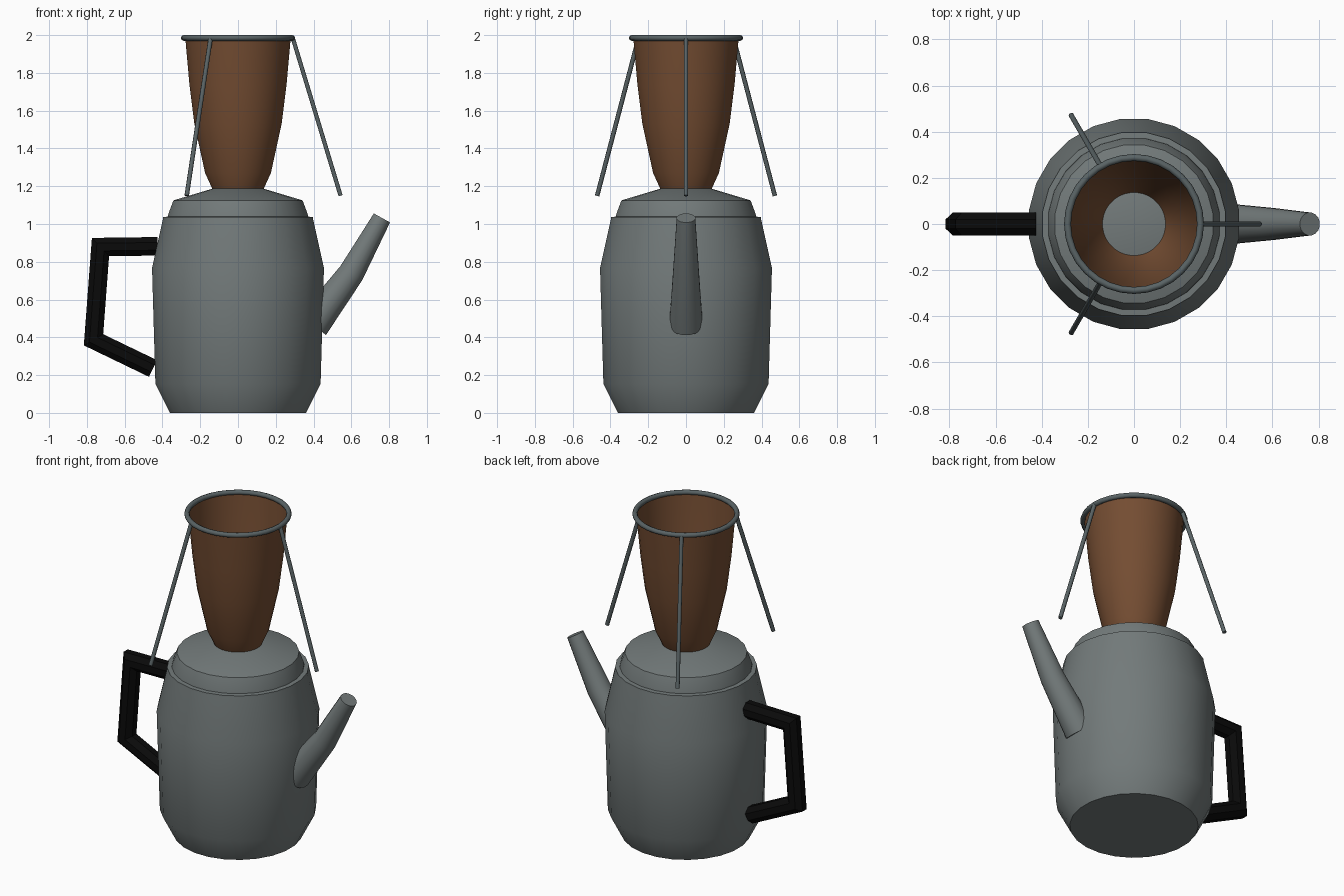
import bpy, bmesh, math
from mathutils import Vector

if "Cube" in bpy.data.objects:
    bpy.data.objects.remove(bpy.data.objects["Cube"])


def material(name, rgb):
    m = bpy.data.materials.new(name)
    m.diffuse_color = (*rgb, 1)
    m.use_nodes = True
    m.node_tree.nodes["Principled BSDF"].inputs["Base Color"].default_value = m.diffuse_color
    return m


GREY = material("grey metal", (0.17, 0.195, 0.195))
WIRE = material("dark wire", (0.10, 0.125, 0.13))
BROWN = material("brown filter", (0.175, 0.074, 0.032))
BLACK = material("black handle", (0.003, 0.003, 0.003))


def finish(name, bm, mat, angle=35):
    me = bpy.data.meshes.new(name)
    bm.to_mesh(me)
    bm.free()
    me.materials.append(mat)
    ob = bpy.data.objects.new(name, me)
    bpy.context.collection.objects.link(ob)
    bpy.ops.object.select_all(action='DESELECT')
    ob.select_set(True)
    bpy.context.view_layer.objects.active = ob
    bpy.ops.object.shade_smooth_by_angle(angle=math.radians(angle))
    return ob


def skin(bm, rings, caps=(True, True)):
    """Join successive vertex rings with quads and close the ends."""
    n = len(rings[0])
    for a, b in zip(rings, rings[1:]):
        for i in range(n):
            j = (i + 1) % n
            bm.faces.new((a[i], a[j], b[j], b[i]))
    if caps[0]:
        bm.faces.new(rings[0][::-1])
    if caps[1]:
        bm.faces.new(rings[-1])


def lathe(name, profile, mat, n=24, caps=(True, True), angle=35):
    bm = bmesh.new()
    rings = []
    for r, z in profile:
        rings.append([bm.verts.new((r * math.cos((i + .5) * math.tau / n),
                                    r * math.sin((i + .5) * math.tau / n), z))
                      for i in range(n)])
    skin(bm, rings, caps)
    return finish(name, bm, mat, angle)


def tube(name, pts, radii, mat, n=8, angle=35):
    """Mitred tube along a path that lies in a vertical plane."""
    pts = [Vector(p) for p in pts]
    dirs = [(b - a).normalized() for a, b in zip(pts, pts[1:])]
    flat = Vector((pts[-1].x - pts[0].x, pts[-1].y - pts[0].y, 0))
    side = Vector((0, 0, 1)).cross(flat).normalized()
    bm = bmesh.new()
    rings = []
    for k, p in enumerate(pts):
        d0, d1 = dirs[max(k - 1, 0)], dirs[min(k, len(dirs) - 1)]
        t = (d0 + d1).normalized()
        up = t.cross(side) / max(t.dot(d1), .3)
        rings.append([bm.verts.new(p + radii[k] * (
            side * math.cos((i + .5) * math.tau / n) +
            up * math.sin((i + .5) * math.tau / n))) for i in range(n)])
    skin(bm, rings)
    bmesh.ops.recalc_face_normals(bm, faces=bm.faces)
    return finish(name, bm, mat, angle)


# pot body and stepped lid
lathe("pot_body", [(.363, 0), (.441, .153), (.459, .767), (.401, 1.026), (.40, 1.037),
                   (.36, 1.04)], GREY)
lathe("lid", [(.375, 1.03), (.373, 1.05), (.345, 1.125), (.137, 1.187)], GREY)

# open filter cup and its wire rim
lathe("filter_cup", [(.137, 1.187), (.175, 1.27), (.232, 1.53), (.258, 1.735), (.28, 1.98)],
      BROWN, n=32, caps=(False, False))
bpy.ops.mesh.primitive_torus_add(major_radius=.288, minor_radius=.015, major_segments=32,
                                 minor_segments=8, location=(0, 0, 1.985))
rim = bpy.context.object
rim.name = "rim_ring"
rim.data.materials.append(WIRE)
bpy.ops.object.shade_smooth_by_angle(angle=math.radians(50))

# three splayed wire legs
for k in range(3):
    c, s = math.cos(k * math.tau / 3), math.sin(k * math.tau / 3)
    tube(f"wire_leg_{k + 1}", [(.29 * c, .29 * s, 1.985), (.543 * c, .543 * s, 1.15)],
         [.012, .012], WIRE, n=8, angle=50)

# spout
tube("spout", [(.395, 0, .465), (.60, 0, .74), (.762, 0, 1.032)], [.09, .07, .05],
     GREY, n=16)

# handle
tube("handle", [(-.425, 0, .882), (-.728, 0, .878), (-.765, 0, .387), (-.45, 0, .235)],
     [.053] * 4, BLACK, n=8, angle=20)
